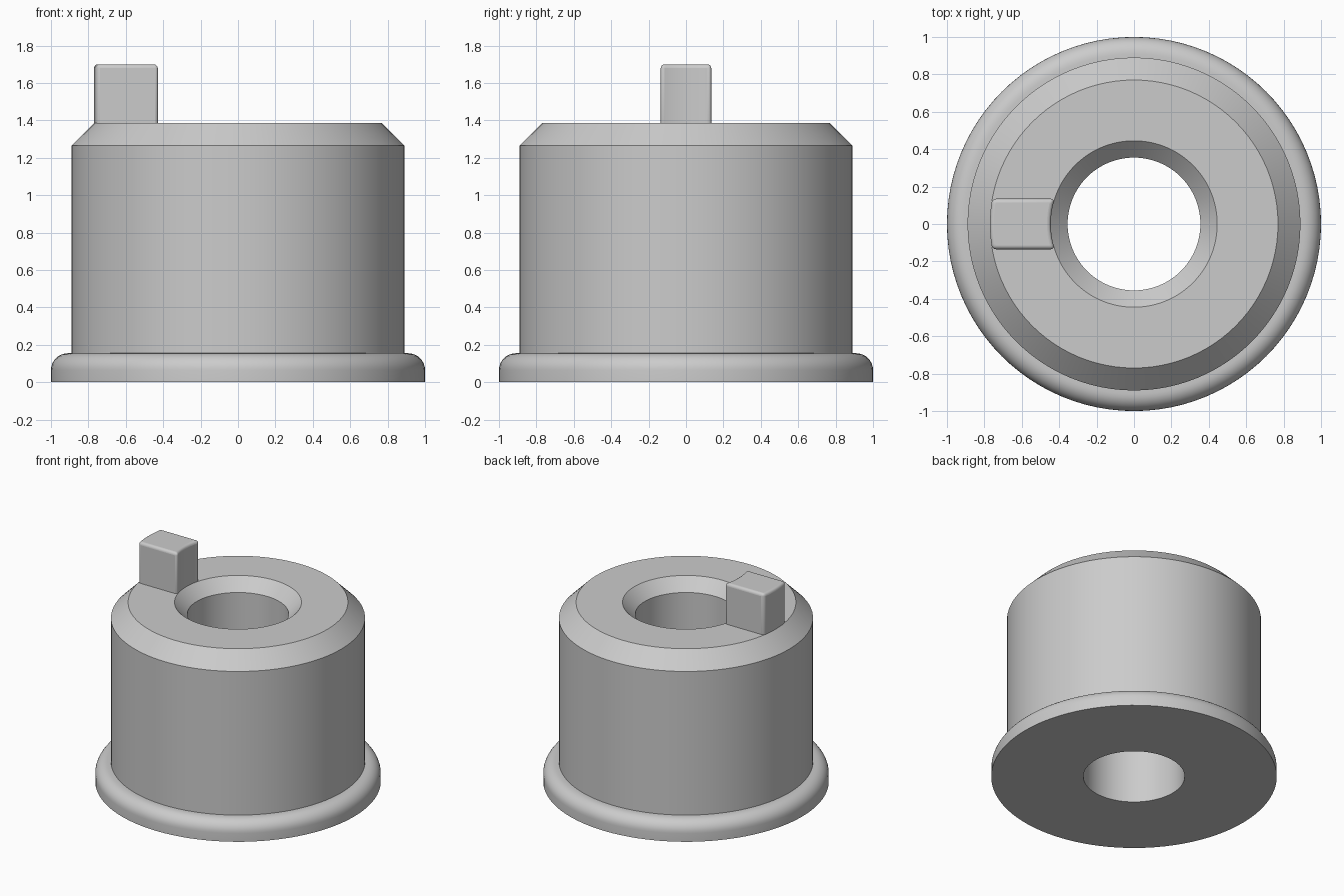
import bpy, bmesh
from math import sin, cos, pi, sqrt

if "Cube" in bpy.data.objects:
    bpy.data.objects.remove(bpy.data.objects["Cube"])

SEG = 96


def make_object(name, bm):
    bmesh.ops.recalc_face_normals(bm, faces=bm.faces)
    mesh = bpy.data.meshes.new(name)
    bm.to_mesh(mesh)
    bm.free()
    ob = bpy.data.objects.new(name, mesh)
    bpy.context.collection.objects.link(ob)
    return ob


def shade(ob):
    bpy.ops.object.select_all(action='DESELECT')
    ob.select_set(True)
    bpy.context.view_layer.objects.active = ob
    bpy.ops.object.shade_smooth_by_angle(angle=pi / 6)


def lathe(name, profile):
    # revolve a closed (radius, height) profile around z
    bm = bmesh.new()
    rings = [[bm.verts.new((r * cos(2 * pi * i / SEG), r * sin(2 * pi * i / SEG), z))
              for r, z in profile] for i in range(SEG)]
    n = len(profile)
    for i in range(SEG):
        a, b = rings[i], rings[(i + 1) % SEG]
        for j in range(n):
            k = (j + 1) % n
            bm.faces.new((a[j], b[j], b[k], a[k]))
    return make_object(name, bm)


# Bushing body: flange with rounded rim, chamfered top, countersunk through bore
FIL = 0.09
rim = [(1 - FIL + FIL * cos(t * pi / 16), 0.155 - FIL + FIL * sin(t * pi / 16)) for t in range(9)]
body = lathe("bushing_body", [(0.355, 0), (1.0, 0)] + rim + [
    (0.89, 0.155), (0.89, 1.265), (0.77, 1.385), (0.445, 1.385), (0.355, 1.295)])
shade(body)

# Locating key: parallel sides, inner and outer ends follow the top ring
HALF, STEPS = 0.135, 10
ys = [-HALF + 2 * HALF * i / STEPS for i in range(STEPS + 1)]
outline = [(-sqrt(0.77 ** 2 - y * y), y) for y in ys]
outline += [(-sqrt(0.445 ** 2 - y * y), y) for y in reversed(ys)]
bm = bmesh.new()
base = bm.faces.new([bm.verts.new((x, y, 1.34)) for x, y in outline])
top = bmesh.ops.extrude_face_region(bm, geom=[base], use_keep_orig=True)
bmesh.ops.translate(bm, vec=(0, 0, 0.36),
                    verts=[g for g in top["geom"] if isinstance(g, bmesh.types.BMVert)])
key = make_object("locating_key", bm)
bevel = key.modifiers.new("rounded_edges", 'BEVEL')
bevel.width = 0.025
bevel.segments = 4
bevel.limit_method = 'ANGLE'
bevel.angle_limit = pi / 4
shade(key)
